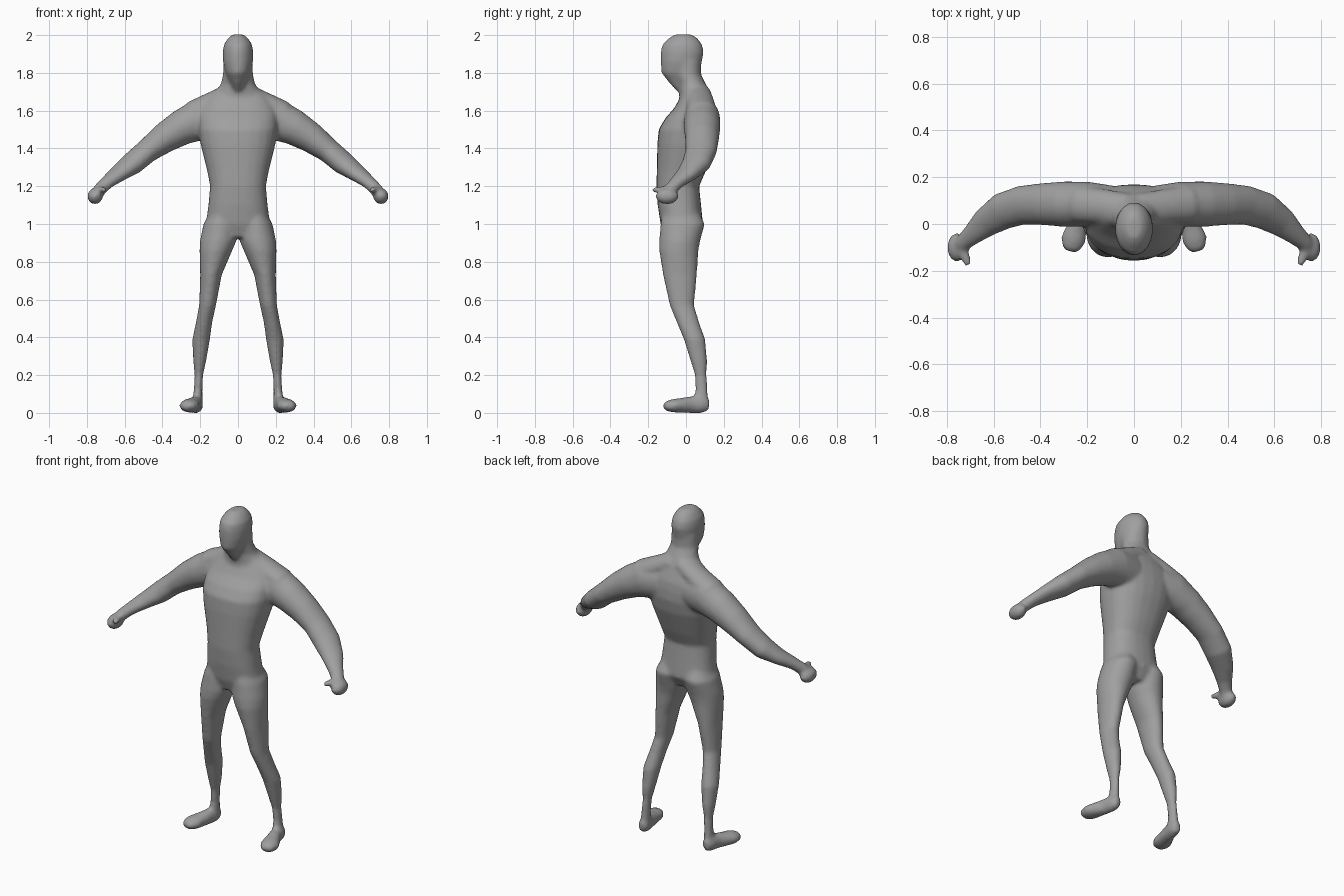
import bpy
import bmesh
from math import cos, sin, pi, copysign
from mathutils import Vector, Matrix

cube = bpy.data.objects.get("Cube")
if cube:
    bpy.data.objects.remove(cube, do_unlink=True)

SIDES = 24
bm = bmesh.new()


def skin(loops):
    """Bridge a list of point loops into a closed tube."""
    rows = [[bm.verts.new(point) for point in loop] for loop in loops]
    for lower, upper in zip(rows, rows[1:]):
        for i in range(SIDES):
            j = (i + 1) % SIDES
            bm.faces.new((lower[i], lower[j], upper[j], upper[i]))
    bm.faces.new(rows[0][::-1])
    bm.faces.new(rows[-1])


def oval(center, across, along, power=1.0):
    """Closed oval; a power below one makes it boxier."""
    loop = []
    for i in range(SIDES):
        c, s = cos(2 * pi * i / SIDES), sin(2 * pi * i / SIDES)
        c = copysign(abs(c) ** power, c)
        s = copysign(abs(s) ** power, s)
        loop.append(center + across * c + along * s)
    return loop


def stack(slices, side=1, power=1.0):
    """Level slices: height, inner x, outer x, front y, back y."""
    loops = []
    for z, inner, outer, front, back in slices:
        center = Vector((side * (inner + outer) / 2, (front + back) / 2, z))
        across = Vector(((outer - inner) / 2, 0, 0))
        along = Vector((0, (back - front) / 2, 0))
        loops.append(oval(center, across, along, power))
    skin(loops)


def centred(slices, power=1.0):
    """Level slices symmetric about the middle: height, half width, front, back."""
    stack([(z, -w, w, front, back) for z, w, front, back in slices], 1, power)


def limb(rings, side):
    """Tube square to its path: x, y, z, level radius, upright radius."""
    path = [Vector((side * r[0], r[1], r[2])) for r in rings]
    loops = []
    for i, ring in enumerate(rings):
        tangent = path[min(i + 1, len(path) - 1)] - path[max(i - 1, 0)]
        level = tangent.cross(Vector((0, 0, 1))).normalized()
        upright = level.cross(tangent).normalized()
        loops.append(oval(path[i], level * ring[3], upright * ring[4]))
    skin(loops)


def ball(center, size, side):
    place = Matrix.Translation((side * center[0], center[1], center[2]))
    bmesh.ops.create_uvsphere(bm, u_segments=SIDES, v_segments=SIDES // 2, radius=1,
                              matrix=place @ Matrix.Diagonal((*size, 1)))


# Trunk from hips to shoulders
centred([
    (.93, .12, -.11, .05),
    (1.0, .17, -.135, .09),
    (1.1, .157, -.15, .08),
    (1.2, .148, -.157, .07),
    (1.28, .163, -.155, .105),
    (1.42, .198, -.152, .155),
    (1.5, .21, -.145, .17),
    (1.56, .21, -.11, .168),
    (1.61, .2, -.065, .16),
    (1.67, .165, -.03, .137),
    (1.71, .12, -.015, .118),
], .85)

# Neck
centred([
    (1.62, .15, -.04, .15),
    (1.69, .125, -.035, .13),
    (1.74, .092, -.04, .106),
    (1.79, .08, -.06, .08),
    (1.86, .078, -.07, .08),
])

# Head, tapering to the chin
centred([
    (1.7, .03, -.045, .04),
    (1.745, .042, -.088, .05),
    (1.8, .066, -.13, .07),
    (1.86, .08, -.134, .085),
    (1.91, .081, -.134, .094),
    (1.95, .075, -.126, .086),
    (1.985, .053, -.09, .06),
    (2.004, .028, -.06, .03),
])

for side in (1, -1):
    # Trapezius sloping from neck to shoulder
    limb([
        (.03, .06, 1.7, .07, .05),
        (.13, .075, 1.645, .075, .058),
        (.24, .085, 1.59, .08, .062),
    ], side)

    # Arm from shoulder to wrist
    limb([
        (.1, .075, 1.56, .09, .11),
        (.2, .085, 1.555, .096, .112),
        (.3, .085, 1.51, .097, .094),
        (.39, .085, 1.455, .09, .08),
        (.48, .08, 1.388, .084, .064),
        (.56, .055, 1.32, .08, .06),
        (.635, .005, 1.265, .064, .043),
        (.69, -.045, 1.223, .046, .034),
        (.73, -.08, 1.185, .036, .034),
        (.75, -.1, 1.15, .034, .034),
    ], side)

    # Fist and thumb
    ball((.757, -.1, 1.147), (.041, .062, .043), side)
    limb([
        (.745, -.09, 1.18, .025, .02),
        (.722, -.135, 1.182, .022, .018),
        (.708, -.178, 1.18, .015, .014),
    ], side)

    # Leg from hip to heel
    stack([
        (1.08, .02, .14, -.12, .06),
        (1.0, .004, .183, -.135, .1),
        (.91, .008, .202, -.142, .075),
        (.86, .03, .204, -.142, .066),
        (.73, .086, .2, -.122, .058),
        (.57, .116, .206, -.087, .043),
        (.48, .136, .223, -.05, .07),
        (.39, .148, .242, -.012, .102),
        (.28, .167, .238, .022, .112),
        (.2, .184, .23, .046, .11),
        (.13, .188, .234, .05, .114),
        (.04, .188, .245, .04, .12),
    ], side)

    # Foot, turned slightly outward
    limb([
        (.213, .122, .04, .022, .03),
        (.217, .09, .045, .034, .046),
        (.228, .03, .044, .036, .045),
        (.245, -.02, .04, .045, .04),
        (.259, -.065, .038, .054, .036),
        (.267, -.1, .036, .043, .028),
        (.271, -.118, .034, .024, .016),
    ], side)

bmesh.ops.recalc_face_normals(bm, faces=bm.faces)
mesh = bpy.data.meshes.new("body")
bm.to_mesh(mesh)
bm.free()
body = bpy.data.objects.new("body", mesh)
bpy.context.collection.objects.link(body)

# Plain grey skin
grey = bpy.data.materials.new("plain grey")
grey.use_nodes = True
colour = (.35, .35, .35, 1)
grey.diffuse_color = colour
grey.node_tree.nodes["Principled BSDF"].inputs["Base Color"].default_value = colour
mesh.materials.append(grey)

# Fuse the parts into one soft skin
fuse = body.modifiers.new("fuse", "REMESH")
fuse.mode = "VOXEL"
fuse.voxel_size = .01
fuse.use_smooth_shade = True
soften = body.modifiers.new("soften", "SMOOTH")
soften.factor = .5
soften.iterations = 10
bpy.context.view_layer.objects.active = body
body.select_set(True)
for name in ("fuse", "soften"):
    bpy.ops.object.modifier_apply(modifier=name)
bpy.ops.object.shade_smooth()
